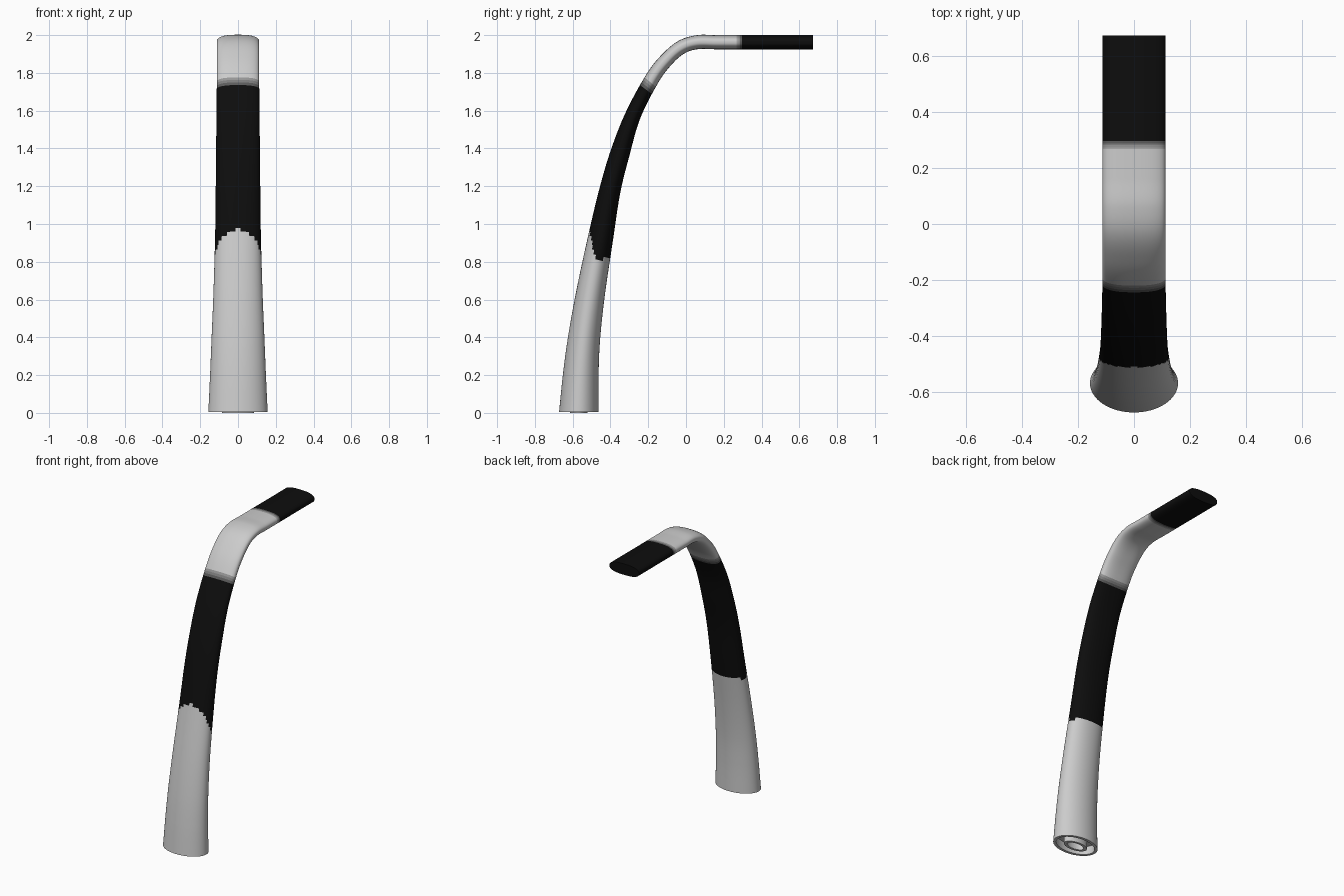
import bpy, bmesh, math
from mathutils import Vector

if "Cube" in bpy.data.objects:
    bpy.data.objects.remove(bpy.data.objects["Cube"])

SIDES, STEPS, SHADES = 64, 14, 8

# Side profile stations: outer y, z, inner y, z, half width, roundness exponent
STATIONS = [
    (-.672, .004, -.463, .004, .157, 2.0),
    (-.652, .20, -.463, .195, .148, 2.0),
    (-.625, .40, -.455, .385, .140, 2.0),
    (-.580, .65, -.430, .62, .130, 2.05),
    (-.513, .96, -.385, .925, .121, 2.1),
    (-.455, 1.20, -.348, 1.165, .118, 2.2),
    (-.395, 1.40, -.300, 1.36, .116, 2.3),
    (-.315, 1.60, -.242, 1.56, .114, 2.4),
    (-.205, 1.80, -.147, 1.748, .112, 2.5),
    (-.120, 1.905, -.075, 1.845, .112, 2.6),
    (-.035, 1.972, -.010, 1.902, .112, 2.6),
    (.060, 2.0, .060, 1.925, .112, 2.6),
    (.160, 2.0, .160, 1.925, .112, 2.6),
    (.260, 2.0, .260, 1.925, .112, 2.6),
    (.360, 2.0, .360, 1.925, .112, 2.6),
    (.672, 2.0, .672, 1.925, .112, 2.6),
]


def spline(i, t):
    """Catmull-Rom interpolation between stations i and i + 1."""
    last = len(STATIONS) - 1
    p = [STATIONS[min(max(k, 0), last)] for k in (i - 1, i, i + 1, i + 2)]
    return [.5 * (2 * b + (c - a) * t + (2 * a - 5 * b + 4 * c - d) * t * t
                  + (3 * b - a - 3 * c + d) * t ** 3) for a, b, c, d in zip(*p)]


def section(oy, oz, iy, iz, half, n):
    """Superellipse ring spanning the outer and inner profile points."""
    mid = Vector((0, (oy + iy) / 2, (oz + iz) / 2))
    up = Vector((0, (oy - iy) / 2, (oz - iz) / 2))
    pts = []
    for k in range(SIDES):
        c, s = math.cos(math.tau * k / SIDES), math.sin(math.tau * k / SIDES)
        x = math.copysign(abs(c) ** (2 / n), c) * half
        v = math.copysign(abs(s) ** (2 / n), s)
        pts.append(Vector((x, 0, 0)) + mid + up * v)
    return pts


def base_ring(a, b, z):
    return section(-.5675 - b, z, -.5675 + b, z, a, 2)


def blackness(center, mid, k):
    """1 on the black grip and tip, 0 on the grey shaft and bend."""
    u = math.sin(math.tau * (k + .5) / SIDES)
    if center.z < .805 + (.165 * u if u > 0 else -.02 * u):
        return 0
    if mid.y < .1:
        return min(1, max(0, (1.79 - mid.z) / .08))
    return min(1, max(0, (mid.y - .24) / .06))


# Hollow foot: socket, inner tube, groove and rim
rings = [base_ring(.062, .03, .12), base_ring(.062, .03, 0),
         base_ring(.085, .046, 0), base_ring(.085, .046, .06),
         base_ring(.138, .086, .06), base_ring(.138, .086, .004)]
foot = len(rings)

# Curved shaft
for i in range(len(STATIONS) - 1):
    rings += [section(*spline(i, t / STEPS)) for t in range(STEPS)]
rings.append(section(*STATIONS[-1]))

bm = bmesh.new()
verts = [[bm.verts.new(p) for p in r] for r in rings]
for j in range(len(verts) - 1):
    mid = sum((v.co for v in verts[j] + verts[j + 1]), Vector()) / (2 * SIDES)
    for k in range(SIDES):
        q = (k + 1) % SIDES
        f = bm.faces.new((verts[j][k], verts[j][q], verts[j + 1][q], verts[j + 1][k]))
        if j >= foot:
            dark = blackness(f.calc_center_median(), mid, k)
            f.material_index = round(dark * SHADES)
bm.faces.new(verts[0])
bm.faces.new(verts[-1]).material_index = SHADES
bmesh.ops.recalc_face_normals(bm, faces=bm.faces)

mesh = bpy.data.meshes.new("curved_handle")
bm.to_mesh(mesh)
bm.free()

# Grey to black shades for the soft colour transitions
for i in range(SHADES + 1):
    mat = bpy.data.materials.new(f"shade_{i}")
    g = .8 * (1 - i / SHADES) + .004
    mat.diffuse_color = (g, g, g, 1)
    mat.use_nodes = True
    mat.node_tree.nodes["Principled BSDF"].inputs["Base Color"].default_value = mat.diffuse_color
    mesh.materials.append(mat)

handle = bpy.data.objects.new("curved_handle", mesh)
bpy.context.collection.objects.link(handle)
bpy.context.view_layer.objects.active = handle
handle.select_set(True)
bpy.ops.object.shade_smooth_by_angle(angle=math.radians(35))
